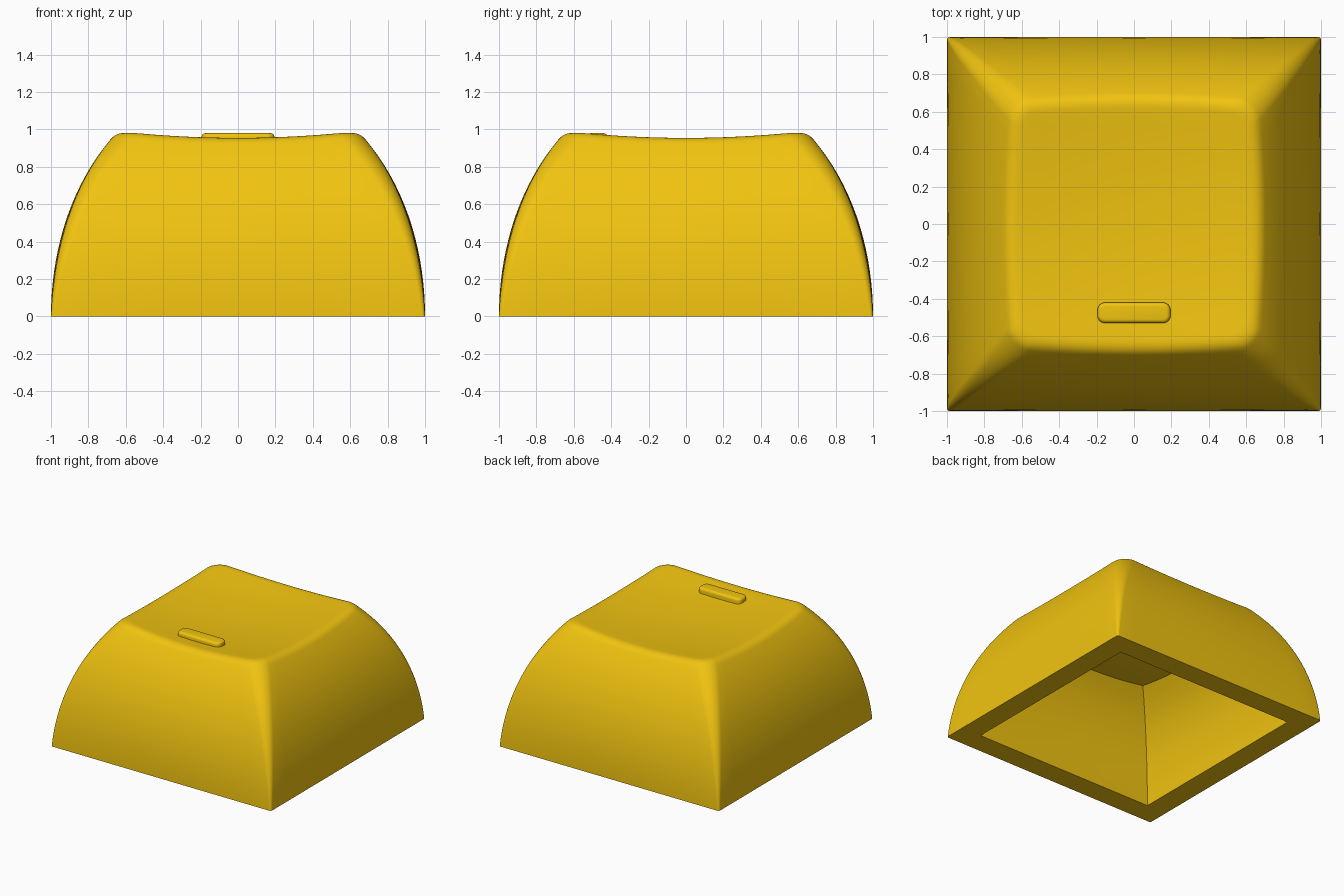
import bpy, bmesh, math

if "Cube" in bpy.data.objects:
    bpy.data.objects.remove(bpy.data.objects["Cube"])

yellow = bpy.data.materials.new("yellow_plastic")
yellow.diffuse_color = (0.88, 0.55, 0.005, 1)
yellow.use_nodes = True
yellow.node_tree.nodes["Principled BSDF"].inputs["Base Color"].default_value = yellow.diffuse_color


def finish(bm, name):
    bmesh.ops.recalc_face_normals(bm, faces=bm.faces)
    mesh = bpy.data.meshes.new(name)
    bm.to_mesh(mesh)
    bm.free()
    ob = bpy.data.objects.new(name, mesh)
    bpy.context.collection.objects.link(ob)
    mesh.materials.append(yellow)
    bpy.ops.object.select_all(action='DESELECT')
    ob.select_set(True)
    bpy.context.view_layer.objects.active = ob
    bpy.ops.object.shade_smooth_by_angle(angle=math.radians(32))
    return ob


def dish(x, y):
    """Height of the scooped top surface."""
    return 0.917 + 0.097 * (x * x + y * y)


def wall(t):
    """Half width of the curved side at relative height t."""
    return math.sqrt(1.53 ** 2 - (0.95 * t) ** 2) - 0.53


def ring(bm, h, t, r, bulge, kxy=1, kz=1):
    """Rounded square whose sides bulge outwards, at fraction t of the dish height."""
    flat = []
    for q in range(4):
        c, s = round(math.cos(q * math.pi / 2)), round(math.sin(q * math.pi / 2))
        pts = [(h, -(h - r) + 2 * (h - r) * i / 14) for i in range(14)]
        pts += [(h - r + r * math.cos(a), h - r + r * math.sin(a))
                for a in (math.pi / 2 * i / 8 for i in range(8))]
        flat += [(x * c - y * s, x * s + y * c) for x, y in pts]
    verts = []
    for x, y in flat:
        u, v = x * (1 - bulge * (y / h) ** 2), y * (1 - bulge * (x / h) ** 2)
        verts.append(bm.verts.new((u * kxy, v * kxy, t * dish(u, v) * kz)))
    return verts


def loft(bm, rings):
    for a, b in zip(rings, rings[1:]):
        n = len(a)
        for i in range(n):
            bm.faces.new((a[i], a[(i + 1) % n], b[(i + 1) % n], b[i]))


def cap_end(bm, loop, z):
    tip = bm.verts.new((0, 0, z))
    for i in range(len(loop)):
        bm.faces.new((loop[i], loop[(i + 1) % len(loop)], tip))


# Hollow cap: inside ceiling -> inside walls -> bottom rim -> outside -> dished top
B = 0.045
bm = bmesh.new()
rings = [ring(bm, wall(1) * f, 1, 0, B, 0.85, 0.82) for f in (0.2, 0.4, 0.6, 0.8)]
rings += [ring(bm, wall(t), t, 0, B * t, 0.82 + 0.03 * t, 0.82)
          for t in (i / 12 for i in range(12, -1, -1))]
t_end = 0.955
for i in range(17):
    t = t_end * i / 16
    rings.append(ring(bm, wall(t), t, 0.015 + 0.105 * t, B * t))
# rounded top edge
w0, w1, w2 = wall(t_end), wall(1) + 0.003, 0.615
for i in range(1, 9):
    u = i / 8
    h = w0 * (1 - u) ** 2 + 2 * w1 * u * (1 - u) + w2 * u * u
    t = t_end * (1 - u) ** 2 + 2 * u * (1 - u) + u * u
    rings.append(ring(bm, h, t, 0.115 - 0.03 * u, B))
rings += [ring(bm, w2 * f, 1, 0.085 * f, B) for f in (0.85, 0.7, 0.55, 0.4, 0.25, 0.1)]
loft(bm, rings)
cap_end(bm, rings[0], dish(0, 0) * 0.82)
cap_end(bm, rings[-1], dish(0, 0))
bmesh.ops.remove_doubles(bm, verts=bm.verts, dist=1e-5)
finish(bm, "key_cap")

# Raised finger-locating bar near the front of the dish
bm = bmesh.new()
bmesh.ops.create_cube(bm, size=1)
for v in bm.verts:
    v.co = (v.co.x * 0.39, v.co.y * 0.11 - 0.475, 0.93 + v.co.z * 0.1)
upright = [e for e in bm.edges if abs(e.verts[0].co.z - e.verts[1].co.z) > 0.05]
bmesh.ops.bevel(bm, geom=upright, offset=0.04, segments=6, profile=0.5, affect='EDGES')
top = [e for e in bm.edges if all(v.co.z > 0.97 for v in e.verts)]
bmesh.ops.bevel(bm, geom=top, offset=0.02, segments=4, profile=0.5, affect='EDGES')
finish(bm, "locating_bar")
